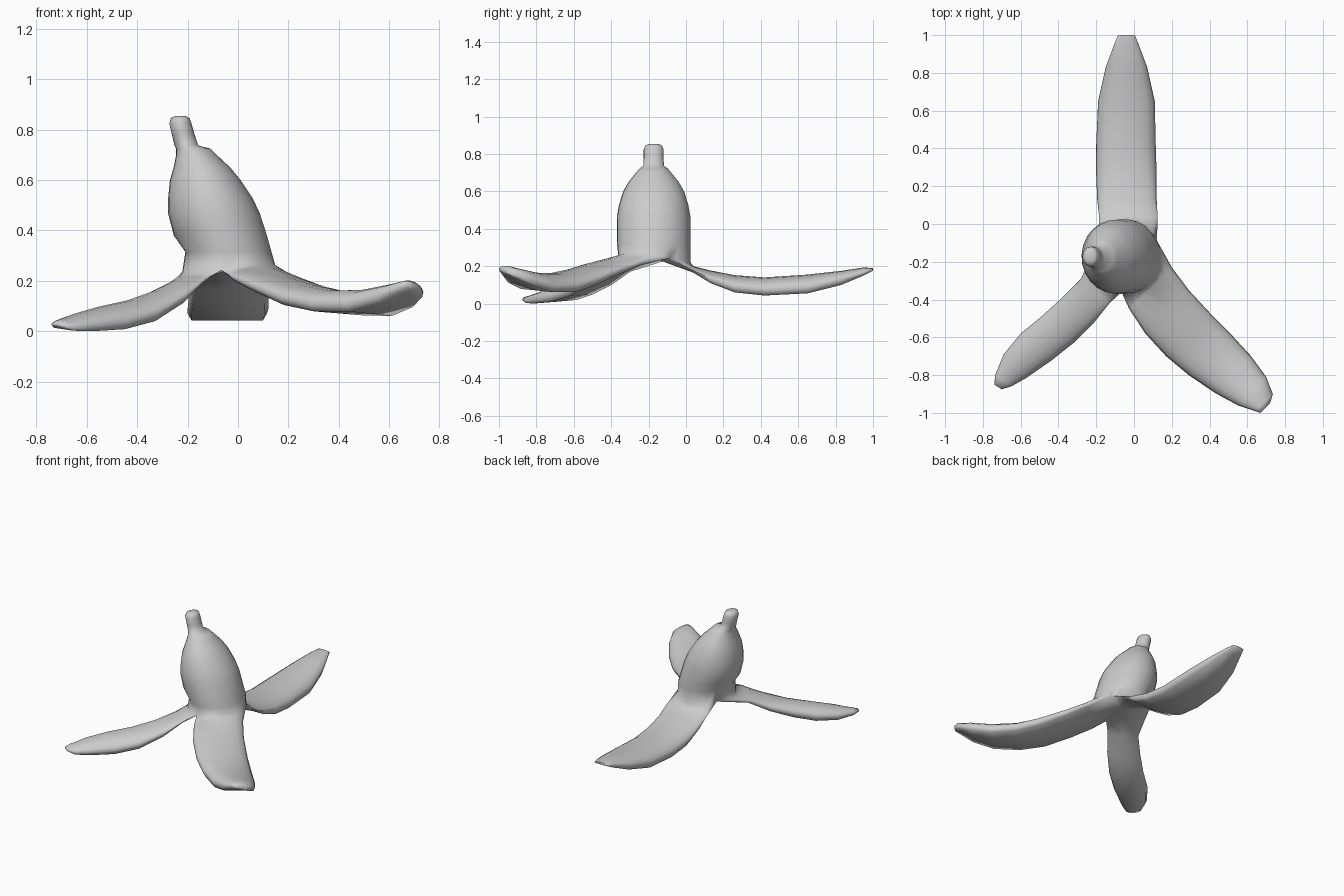
import bpy, bmesh
from math import sin, cos, pi, radians
from mathutils import Vector

if "Cube" in bpy.data.objects:
    bpy.data.objects.remove(bpy.data.objects["Cube"])

SEG = 24          # points round the body
ARC = SEG // 3    # each flap continues one third of it
CY = -0.173

bm = bmesh.new()


def ring(z, cx, rx, ry):
    return [bm.verts.new((cx + rx * cos(radians(27) + 2 * pi * i / SEG),
                          CY + ry * sin(radians(27) + 2 * pi * i / SEG), z))
            for i in range(SEG)]


def bridge(a, b, closed=False):
    n = len(a)
    for i in range(n if closed else n - 1):
        j = (i + 1) % n
        face = list(dict.fromkeys((a[i], a[j], b[j], b[i])))
        if len(face) > 2:
            bm.faces.new(face)


# Leaning body and stem: z, centre x, radius x, radius y
body = [(.242, -.037, .178, .187), (.315, -.038, .171, .196), (.38, -.070, .185, .197),
        (.47, -.096, .182, .196), (.53, -.110, .167, .185), (.60, -.130, .140, .163),
        (.65, -.143, .112, .134), (.70, -.165, .08, .094), (.724, -.177, .068, .074),
        (.737, -.205, .047, .055), (.78, -.217, .045, .053), (.825, -.2285, .044, .053),
        (.845, -.229, .037, .045), (.853, -.229, .022, .028)]
rings = [ring(*r) for r in body]

# Flare the base where each flap (back, left, right) starts
for i, v in enumerate(rings[0]):
    w = sin(pi * (i % ARC) / ARC)
    v.co.x += (v.co.x + .04) * .05 * w
    v.co.y += (v.co.y - CY) * .05 * w
    v.co.z += (-.02, -.01, .03)[i // ARC] * w
rings[0][2 * ARC].co.x -= .02
for a, b in zip(rings, rings[1:]):
    bridge(a, b, True)
bm.faces.new(rings[-1])

# Underside hub where the three flaps meet
hub = bm.verts.new((-.045, -.17, .242))

# Flaps: left edge, right edge, crown height of each cross-section
back = [((.125, .04, .165), (-.185, .04, .165), .2),
        ((.12, .13, .11), (-.195, .13, .11), .177),
        ((.12, .26, .06), (-.2, .26, .06), .152),
        ((.115, .42, .043), (-.2, .42, .043), .14),
        ((.11, .65, .055), (-.19, .65, .055), .155),
        ((.07, .83, .10), (-.15, .83, .10), .175),
        ((.025, .95, .15), (-.105, .95, .15), .193),
        ((.005, 1.0, .175), (-.085, 1.0, .175), .19)]
right = [((-.025, -.45, .20), (.20, -.23, .205), .254),
         ((.06, -.58, .155), (.29, -.35, .155), .222),
         ((.17, -.70, .105), (.41, -.48, .095), .185),
         ((.29, -.80, .08), (.51, -.58, .062), .162),
         ((.43, -.895, .08), (.62, -.70, .06), .165),
         ((.55, -.96, .115), (.70, -.81, .095), .185),
         ((.64, -.99, .16), (.735, -.90, .135), .20),
         ((.67, -1.0, .175), (.72, -.95, .155), .195)]
left = [((-.28, -.29, .17), (-.13, -.42, .195), .215),
        ((-.38, -.39, .10), (-.21, -.52, .112), .168),
        ((-.49, -.49, .05), (-.32, -.63, .04), .125),
        ((-.60, -.58, .02), (-.44, -.725, .008), .10),
        ((-.69, -.69, .01), (-.57, -.815, 0), .07),
        ((-.735, -.80, .015), (-.65, -.86, .002), .045),
        ((-.74, -.85, .025), (-.70, -.875, .018), .035)]


def flap(start, sections):
    top = [rings[0][(start + i) % SEG] for i in range(ARC + 1)]
    under = [top[0], hub, top[-1]]
    for l, r, crown in sections:
        l, r = Vector(l), Vector(r)
        thick = crown - (l.z + r.z) / 2
        rim = min(.028, thick * .35)          # rounded side rim
        new = []
        for i in range(ARC + 1):
            a = pi * i / ARC
            p = l.lerp(r, (1 - cos(a)) / 2)
            p.z += rim + (thick - rim) * max(sin(a), 0)
            new.append(bm.verts.new(p))
        new_under = [bm.verts.new(l.lerp(r, t)) for t in (.05, .5, .95)]
        bridge(top, new)
        bridge(new_under, under)
        bridge([top[0], under[0]], [new[0], new_under[0]])
        bridge([under[-1], top[-1]], [new_under[-1], new[-1]])
        top, under = new, new_under
    bm.faces.new(top + under[::-1])   # blunt tip


for k, sections in enumerate((back, left, right)):
    flap(k * ARC, sections)

bmesh.ops.recalc_face_normals(bm, faces=bm.faces)
mesh = bpy.data.meshes.new("fruit_peel")
bm.to_mesh(mesh)
bm.free()
peel = bpy.data.objects.new("fruit_peel", mesh)
bpy.context.collection.objects.link(peel)
bpy.context.view_layer.objects.active = peel
peel.select_set(True)
bpy.ops.object.shade_smooth_by_angle(angle=radians(85))
